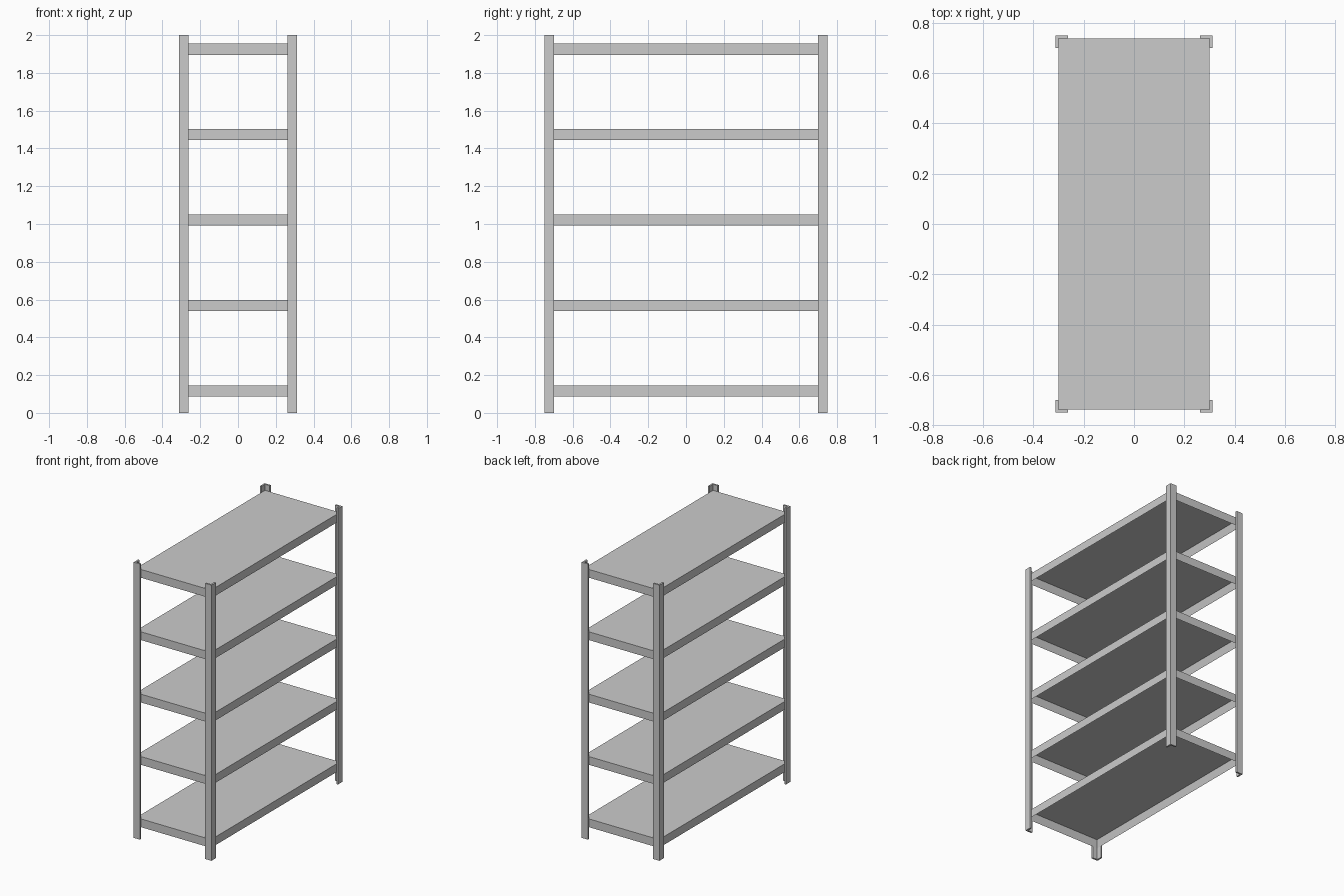
import bpy, bmesh

if "Cube" in bpy.data.objects:
    bpy.data.objects.remove(bpy.data.objects["Cube"])

HX, HY = 0.312, 0.75      # outer half sizes
W, T = 0.05, 0.012        # angle-post arm width and thickness
SX, SY = HX - T, HY - T   # shelf half sizes
SH, LIP, SHEET = 0.06, 0.02, 0.006


def finish(name, bm):
    bmesh.ops.recalc_face_normals(bm, faces=bm.faces)
    mesh = bpy.data.meshes.new(name)
    bm.to_mesh(mesh)
    bm.free()
    obj = bpy.data.objects.new(name, mesh)
    bpy.context.collection.objects.link(obj)
    return obj


def extrude_up(bm, face, height):
    ext = bmesh.ops.extrude_face_region(bm, geom=[face])
    verts = [g for g in ext["geom"] if isinstance(g, bmesh.types.BMVert)]
    bmesh.ops.translate(bm, vec=(0, 0, height), verts=verts)


# L-profile corner posts, open towards the inside
def post(name, sx, sy):
    profile = [(HX, HY), (HX - W, HY), (HX - W, HY - T),
               (HX - T, HY - T), (HX - T, HY - W), (HX, HY - W)]
    bm = bmesh.new()
    face = bm.faces.new([bm.verts.new((sx * x, sy * y, 0)) for x, y in profile])
    extrude_up(bm, face, 2.0)
    finish(name, bm)


# Shelf: folded tray, open underneath
def shelf(name, top):
    bm = bmesh.new()
    corners = [(-SX, -SY), (SX, -SY), (SX, SY), (-SX, SY)]
    bottom = bm.faces.new([bm.verts.new((x, y, top - SH)) for x, y in corners])
    extrude_up(bm, bottom, SH)
    bm.normal_update()
    bottom = min(bm.faces, key=lambda f: f.calc_center_median().z)
    bmesh.ops.inset_region(bm, faces=[bottom], thickness=LIP)
    # push the inset underside up to leave a thin sheet
    bmesh.ops.translate(bm, vec=(0, 0, SH - SHEET), verts=bottom.verts[:])
    finish(name, bm)


for side, sx in (("left", -1), ("right", 1)):
    for end, sy in (("front", -1), ("back", 1)):
        post(f"{end}_{side}_post", sx, sy)

for i in range(5):
    shelf(f"shelf_{i + 1}", 0.146 + i * 0.4525)
